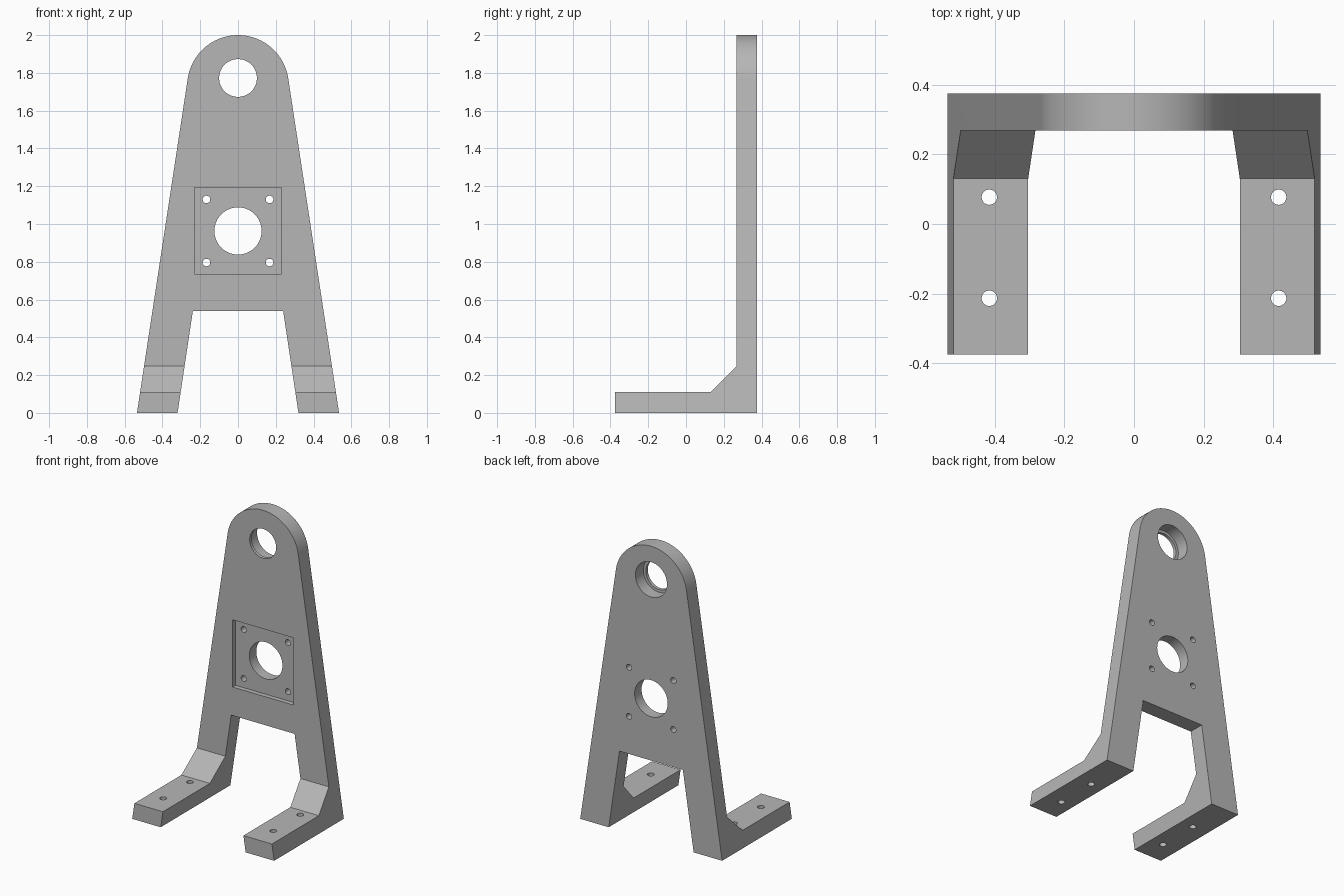
import bpy
import bmesh
from math import radians, sin, cos, atan2
from mathutils import Vector

cube = bpy.data.objects.get("Cube")
if cube:
    bpy.data.objects.remove(cube, do_unlink=True)

grey = bpy.data.materials.new("light_grey")
grey.use_nodes = True
colour = (0.47, 0.47, 0.47, 1)
grey.diffuse_color = colour
grey.node_tree.nodes["Principled BSDF"].inputs["Base Color"].default_value = colour

# Main measures
FRONT, BACK, FOOT_END = 0.268, 0.375, -0.375
BORE_Z, PLATE_Z = 1.773, 0.963
TOP_R = 0.269


def prism(name, points, direction):
    """Extrude a closed outline of 3D points along a vector."""
    bm = bmesh.new()
    face = bm.faces.new([bm.verts.new(p) for p in points])
    new = bmesh.ops.extrude_face_region(bm, geom=[face])["geom"]
    moved = [v for v in new if isinstance(v, bmesh.types.BMVert)]
    bmesh.ops.translate(bm, verts=moved, vec=Vector(direction))
    bmesh.ops.recalc_face_normals(bm, faces=bm.faces)
    mesh = bpy.data.meshes.new(name)
    bm.to_mesh(mesh)
    bm.free()
    mesh.materials.append(grey)
    obj = bpy.data.objects.new(name, mesh)
    bpy.context.collection.objects.link(obj)
    return obj


def ring(r, n):
    return [(r * cos(radians(360 * i / n)), r * sin(radians(360 * i / n))) for i in range(n)]


def hole_y(x, z, r, y0, y1, n=64):
    return prism("hole_cutter", [(x + a, y0, z + b) for a, b in ring(r, n)], (0, y1 - y0, 0))


def hole_z(x, y, r, z0, z1, n=32):
    return prism("hole_cutter", [(x + a, y + b, z0) for a, b in ring(r, n)], (0, 0, z1 - z0))


def combine(target, tool, operation):
    """Apply a boolean and discard the tool."""
    mod = target.modifiers.new("cut", 'BOOLEAN')
    mod.operation, mod.solver, mod.object = operation, 'EXACT', tool
    tool.hide_render = True
    bpy.context.view_layer.objects.active = target
    bpy.ops.object.modifier_apply(modifier=mod.name)
    bpy.data.objects.remove(tool, do_unlink=True)


# L-shaped side profile with a gusset slope, swept across the width
side = [(FOOT_END, 0), (BACK, 0), (BACK, 2.1), (FRONT, 2.1),
        (FRONT, 0.248), (0.13, 0.11), (FOOT_END, 0.11)]
bracket = prism("bracket", [(-0.7, y, z) for y, z in side], (1.4, 0, 0))

# Tapered front outline with a round top and two legs
taper = atan2(0.27, 1.78)
steps = 48
arc = []
for i in range(steps + 1):
    a = taper + (radians(180) - 2 * taper) * i / steps
    arc.append((TOP_R * cos(a), 2 - TOP_R + TOP_R * sin(a)))
outline = [(0.32, 0), (0.535, 0)] + arc + [(-0.535, 0), (-0.32, 0), (-0.239, 0.54), (0.239, 0.54)]
front = prism("front_outline", [(x, -0.6, z) for x, z in outline], (0, 1.2, 0))
combine(bracket, front, 'INTERSECT')

# Stepped bearing bore at the top, wider from the back
combine(bracket, hole_y(0, BORE_Z, 0.1, 0.1, 0.5), 'DIFFERENCE')
combine(bracket, hole_y(0, BORE_Z, 0.119, FRONT + 0.022, 0.5), 'DIFFERENCE')

# Square motor recess in the front face
s = 0.229
square = [(x, 0.2, PLATE_Z + z) for x, z in ((-s, -s), (s, -s), (s, s), (-s, s))]
combine(bracket, prism("recess_cutter", square, (0, FRONT + 0.032 - 0.2, 0)), 'DIFFERENCE')

# Motor shaft hole and four screw holes
combine(bracket, hole_y(0, PLATE_Z, 0.125, 0.1, 0.5), 'DIFFERENCE')
for sx in (-1, 1):
    for sz in (-1, 1):
        combine(bracket, hole_y(sx * 0.167, PLATE_Z + sz * 0.167, 0.02, 0.1, 0.5, 32), 'DIFFERENCE')

# Mounting holes in the feet
for sx in (-1, 1):
    for y in (0.077, -0.213):
        combine(bracket, hole_z(sx * 0.415, y, 0.022, -0.1, 0.2), 'DIFFERENCE')

# Smooth round walls, sharp edges
bpy.ops.object.select_all(action='DESELECT')
bracket.select_set(True)
bpy.context.view_layer.objects.active = bracket
bpy.ops.object.shade_smooth_by_angle(angle=radians(25))
